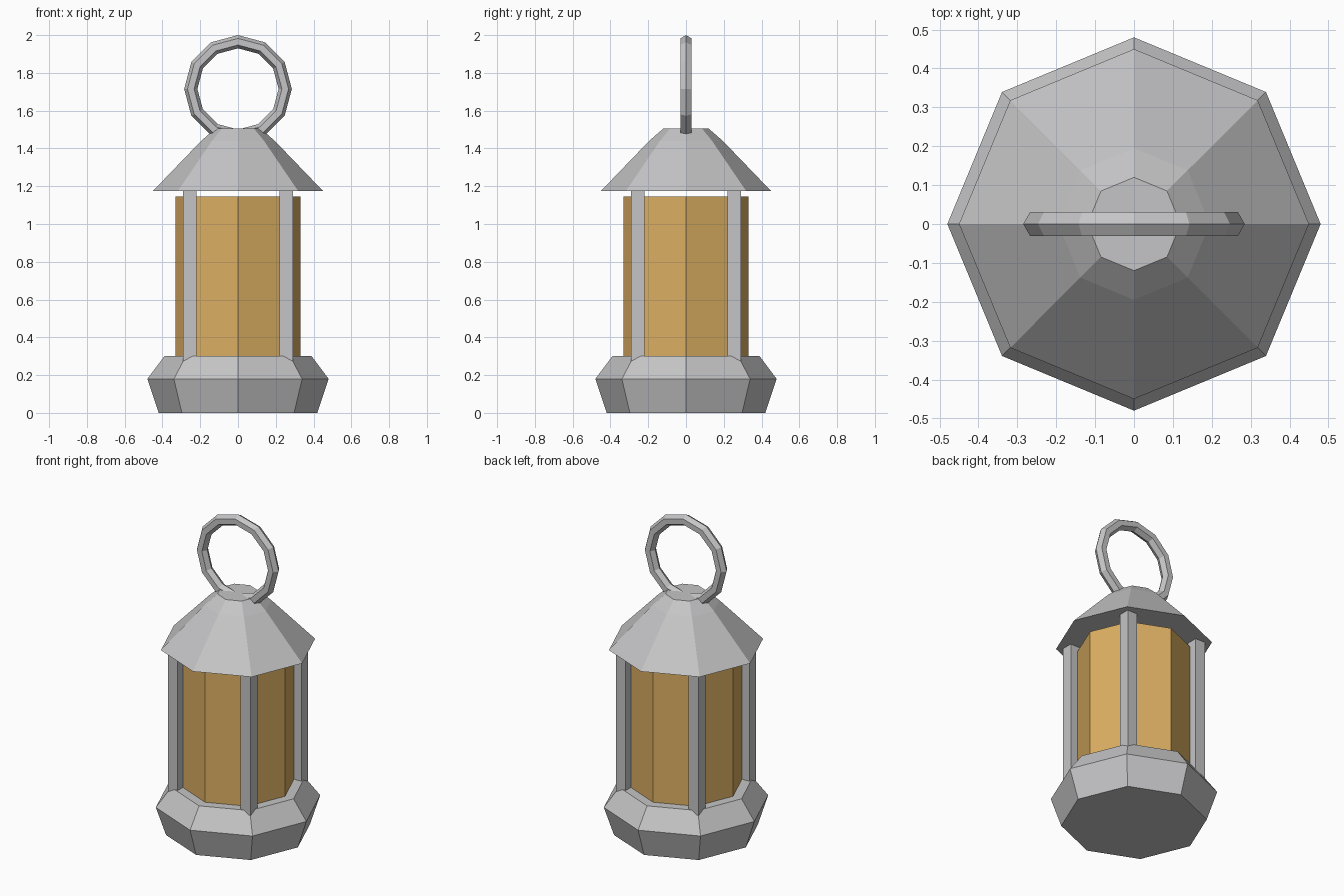
import bpy, bmesh, math

if "Cube" in bpy.data.objects:
    bpy.data.objects.remove(bpy.data.objects["Cube"])


def material(name, rgb):
    m = bpy.data.materials.new(name)
    m.diffuse_color = (*rgb, 1.0)
    m.use_nodes = True
    m.node_tree.nodes["Principled BSDF"].inputs["Base Color"].default_value = m.diffuse_color
    return m


METAL = material("grey metal", (0.56, 0.56, 0.57))
GLASS = material("amber glass", (0.72, 0.43, 0.125))


def finish(bm, name, mat):
    bmesh.ops.recalc_face_normals(bm, faces=bm.faces)
    mesh = bpy.data.meshes.new(name)
    bm.to_mesh(mesh)
    bm.free()
    mesh.materials.append(mat)
    ob = bpy.data.objects.new(name, mesh)
    bpy.context.collection.objects.link(ob)
    return ob


def octagon_stack(name, profile, mat, sides=8):
    """Closed eight-sided solid through (radius, z) rings."""
    bm = bmesh.new()
    rings = []
    for r, z in profile:
        rings.append([bm.verts.new((r * math.cos(i * math.tau / sides),
                                    r * math.sin(i * math.tau / sides), z))
                      for i in range(sides)])
    for a, b in zip(rings, rings[1:]):
        for i in range(sides):
            j = (i + 1) % sides
            bm.faces.new((a[i], a[j], b[j], b[i]))
    bm.faces.new(rings[0])
    bm.faces.new(rings[-1])
    return finish(bm, name, mat)


# Base, glass body and roof
octagon_stack("base", [(0.42, 0), (0.48, 0.18), (0.39, 0.30)], METAL)
octagon_stack("glass", [(0.33, 0.285), (0.33, 1.145)], GLASS)
octagon_stack("roof", [(0.45, 1.175), (0.195, 1.44), (0.12, 1.505)], METAL)

# Four square corner posts
for sx, xn in ((-1, "left"), (1, "right")):
    for sy, yn in ((-1, "front"), (1, "back")):
        bm = bmesh.new()
        bmesh.ops.create_cube(bm, size=1)
        z0, z1 = 0.26, 1.20
        for v in bm.verts:
            v.co = (sx * 0.255 + v.co.x * 0.07, sy * 0.255 + v.co.y * 0.07,
                    (z0 + z1) / 2 + v.co.z * (z1 - z0))
        finish(bm, f"{yn}_{xn}_post", METAL)

# Carrying ring standing on the roof
bpy.ops.mesh.primitive_torus_add(major_segments=12, minor_segments=6,
                                 major_radius=0.25, minor_radius=0.035,
                                 location=(0, 0, 1.715),
                                 rotation=(math.pi / 2, 0, 0))
ring = bpy.context.object
ring.name = "carrying_ring"
ring.data.materials.clear()
ring.data.materials.append(METAL)
for p in ring.data.polygons:
    p.use_smooth = False
